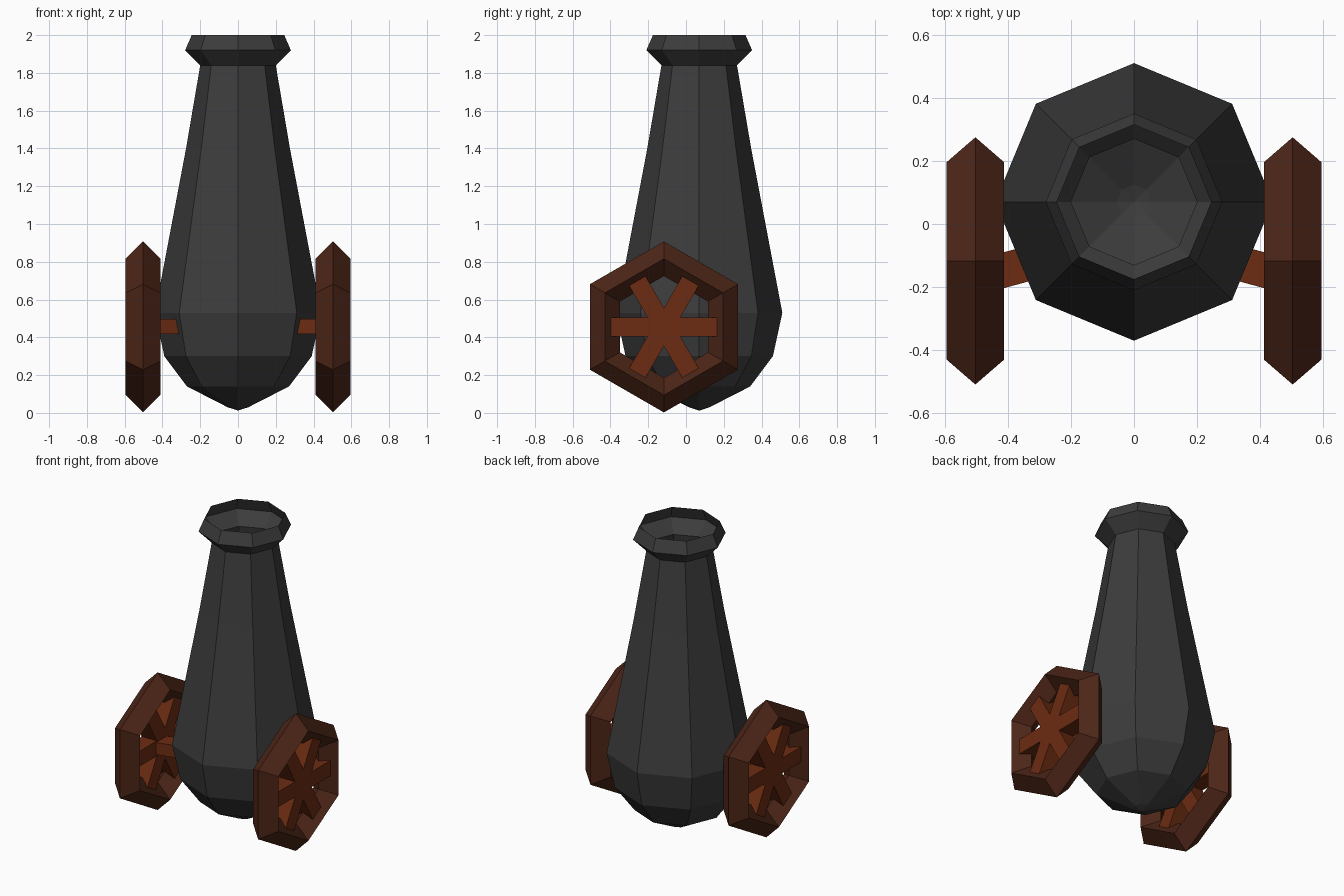
import bpy, bmesh
from math import pi, cos, sin, atan
from mathutils import Matrix, Vector

if "Cube" in bpy.data.objects:
    bpy.data.objects.remove(bpy.data.objects["Cube"])


def material(name, rgb):
    m = bpy.data.materials.new(name)
    m.diffuse_color = (*rgb, 1)
    m.use_nodes = True
    m.node_tree.nodes["Principled BSDF"].inputs["Base Color"].default_value = m.diffuse_color
    return m


IRON = material("dark_iron", (0.045, 0.045, 0.045))
RIM = material("rim_wood", (0.075, 0.019, 0.009))
SPOKE = material("spoke_wood", (0.15, 0.025, 0.006))
WHEEL_Y, WHEEL_Z, WHEEL_X = -0.117, 0.455, 0.503


def make_object(name, bm, mat):
    me = bpy.data.meshes.new(name)
    bmesh.ops.recalc_face_normals(bm, faces=bm.faces)
    bm.to_mesh(me)
    bm.free()
    me.materials.append(mat)
    ob = bpy.data.objects.new(name, me)
    bpy.context.collection.objects.link(ob)
    return ob


def add_box(bm, size, matrix):
    bmesh.ops.create_cube(bm, size=1, matrix=matrix @ Matrix.Diagonal((*size, 1)))


# Barrel: open eight-sided shell turned from a profile of (radius, height)
profile = [(0.055, 0.03), (0.27, 0.14), (0.39, 0.30), (0.44, 0.53), (0.275, 1.40),
           (0.20, 1.84), (0.28, 1.92), (0.245, 2.0)]
bm = bmesh.new()
rings = [[bm.verts.new((r * cos(i * pi / 4), 0.07 + r * sin(i * pi / 4), z))
          for i in range(8)] for r, z in profile]
tip = bm.verts.new((0, 0.07, 0.012))
for i in range(8):
    j = (i + 1) % 8
    bm.faces.new((tip, rings[0][j], rings[0][i]))
    for a, b in zip(rings, rings[1:]):
        bm.faces.new((a[i], a[j], b[j], b[i]))
make_object("barrel", bm, IRON)

for side, s in (("right", 1), ("left", -1)):
    centre = Vector((s * WHEEL_X, WHEEL_Y, WHEEL_Z))

    # Wheel rim: six-sided ring with a diamond cross-section
    bpy.ops.mesh.primitive_torus_add(major_segments=6, minor_segments=4,
                                     major_radius=0.361, minor_radius=0.0915,
                                     location=centre, rotation=(0, pi / 2, 0))
    rim = bpy.context.object
    rim.name = side + "_wheel_rim"
    rim.data.materials.append(RIM)

    # Spokes: three crossed bars
    bm = bmesh.new()
    for k in range(3):
        add_box(bm, (0.11, 0.57, 0.10),
                Matrix.Translation(centre) @ Matrix.Rotation(k * pi / 3, 4, 'X'))
    make_object(side + "_wheel_spokes", bm, SPOKE)

    # Axle stub: slightly angled bar from the barrel to the spokes
    bm = bmesh.new()
    add_box(bm, (0.24, 0.11, 0.08),
            Matrix.Translation((s * 0.40, -0.143, 0.457)) @ Matrix.Rotation(-s * atan(0.27), 4, 'Z'))
    make_object(side + "_axle", bm, SPOKE)
